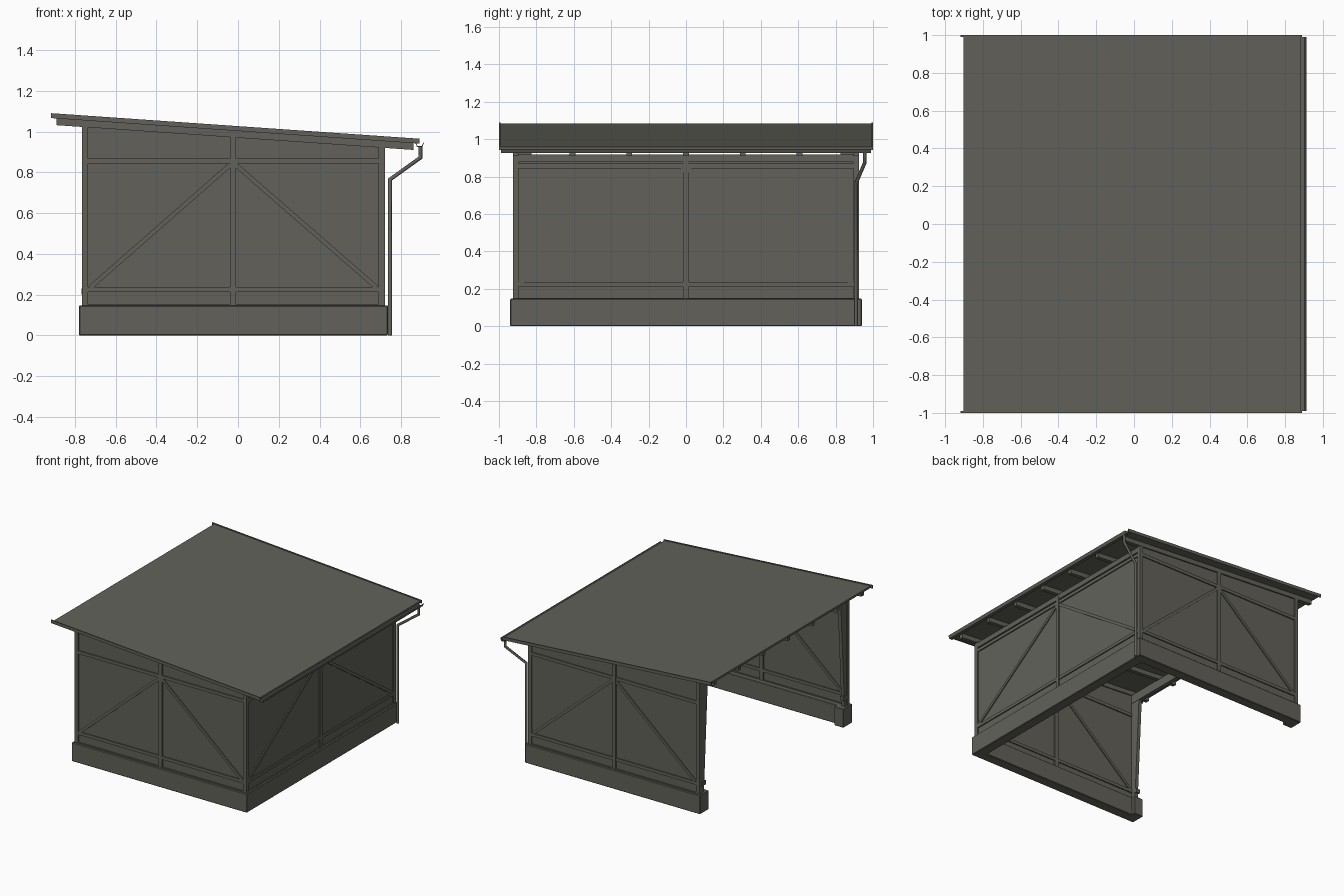
import bpy, bmesh, math

if "Cube" in bpy.data.objects:
    bpy.data.objects.remove(bpy.data.objects["Cube"])

mat = bpy.data.materials.new("weathered olive grey")
mat.diffuse_color = (0.122, 0.121, 0.103, 1)
mat.use_nodes = True
mat.node_tree.nodes["Principled BSDF"].inputs["Base Color"].default_value = mat.diffuse_color


def prism(name, pts, axis, a, b):
    """Extrude a 2D outline along an axis from a to b."""
    put = {'x': lambda p, t: (t, p[0], p[1]),
           'y': lambda p, t: (p[0], t, p[1]),
           'z': lambda p, t: (p[0], p[1], t)}[axis]
    bm = bmesh.new()
    lo = [bm.verts.new(put(p, a)) for p in pts]
    hi = [bm.verts.new(put(p, b)) for p in pts]
    bm.faces.new(lo)
    bm.faces.new(hi[::-1])
    n = len(pts)
    for i in range(n):
        j = (i + 1) % n
        bm.faces.new((lo[i], lo[j], hi[j], hi[i]))
    bmesh.ops.recalc_face_normals(bm, faces=bm.faces)
    me = bpy.data.meshes.new(name)
    bm.to_mesh(me)
    bm.free()
    me.materials.append(mat)
    ob = bpy.data.objects.new(name, me)
    bpy.context.collection.objects.link(ob)
    return ob


def box(name, x0, x1, y0, y1, z0, z1):
    return prism(name, [(x0, y0), (x1, y0), (x1, y1), (x0, y1)], 'z', z0, z1)


def roof(x, d=0.0):
    """Roof height at x, lowered by d."""
    return 1.09 - 0.0693 * (x + 0.915) - d


def slab(name, x0, x1, y0, y1, d0, d1):
    """Board that follows the roof slope between depths d0 and d1."""
    return prism(name, [(x0, roof(x0, d1)), (x1, roof(x1, d1)),
                        (x1, roof(x1, d0)), (x0, roof(x0, d0))], 'y', y0, y1)


def strut(name, p, q, w, axis, a, b):
    """Diagonal brace from p to q, width w."""
    dx, dz = q[0] - p[0], q[1] - p[1]
    k = w / 2 / math.hypot(dx, dz)
    ox, oz = -dz * k, dx * k
    return prism(name, [(p[0] + ox, p[1] + oz), (q[0] + ox, q[1] + oz),
                        (q[0] - ox, q[1] - oz), (p[0] - ox, p[1] - oz)], axis, a, b)


# U-shaped plinth with piers at the open side
half = [(-0.70, -0.83), (-0.78, -0.83), (-0.78, -0.94), (0.735, -0.94)]
inner = [(0.655, -0.86), (-0.70, -0.86)]
outline = half + [(x, -y) for x, y in half[::-1]] + [(x, -y) for x, y in inner[::-1]] + inner
base = prism("plinth", outline, 'z', 0, 0.147)
bev = base.modifiers.new("edge", 'BEVEL')
bev.width = 0.004
bev.segments = 1

# front and back walls
for s, side in ((-1, "front"), (1, "back")):
    y0, y1 = sorted((s * 0.895, s * 0.925))
    for label, x0, x1 in (("open_post", -0.765, -0.735), ("middle_post", -0.04, -0.01),
                          ("corner_post", 0.69, 0.72)):
        prism(f"{side}_{label}", [(x0, 0.145), (x1, 0.145), (x1, roof(x1, 0.056)),
                                  (x0, roof(x0, 0.056))], 'y', y0, y1)
    prism(f"{side}_panel", [(-0.75, 0.145), (0.705, 0.145), (0.705, roof(0.705, 0.05)),
                            (-0.75, roof(-0.75, 0.05))], 'y',
          *sorted((s * 0.905, s * 0.915)))
    for label, z0, z1 in (("sill", 0.145, 0.152), ("lower_rail", 0.213, 0.237),
                          ("upper_rail", 0.844, 0.869)):
        box(f"{side}_{label}", -0.737, 0.692, y0 + .001, y1 - .001, z0, z1)
    for end in (-0.725, 0.68):
        mid = -0.025 + math.copysign(0.012, end)
        strut(f"{side}_brace", (end, 0.235), (mid, 0.838), 0.022, 'y',
              y0 + .002, y1 - .002)
    # tapered jamb beside the opening
    prism(f"{side}_jamb", [(s * 0.9, 0.145), (s * 0.868, 0.145), (s * 0.82, 1.01),
                           (s * 0.9, 1.01)], 'x', -0.763, -0.737)
    box(f"{side}_jamb_block", -0.768, -0.735, *sorted((s * 0.85, s * 0.9)), 0.2, 0.23)

# right wall
for label, y0, y1, z1 in (("middle_post", -0.015, 0.015, 0.9),):
    box(f"side_{label}", 0.69, 0.72, y0, y1, 0.145, z1)
box("side_panel", 0.70, 0.71, -0.91, 0.91, 0.145, 0.91)
for label, z0, z1 in (("sill", 0.145, 0.152), ("lower_rail", 0.213, 0.237),
                      ("upper_rail", 0.844, 0.869), ("top_plate", 0.879, 0.918)):
    box(f"side_{label}", 0.691, 0.719, -0.9, 0.9, z0, z1)
for s in (-1, 1):
    strut("side_brace", (s * 0.89, 0.235), (s * 0.012, 0.838), 0.022, 'x', 0.692, 0.718)

# header beam above the open side
box("opening_header", -0.765, -0.735, -0.9, 0.9, 0.955, 1.024)

# rafters, roof sheet and verge strips
for i in range(-3, 4):
    y = i * 0.3035
    slab("rafter", -0.89, 0.86, y - 0.015, y + 0.015, 0.021, 0.057)
slab("roof_sheet", -0.903, 0.882, -0.995, 0.995, 0.006, 0.022)
for s in (-1, 1):
    slab("verge_strip", -0.918, 0.89, *sorted((s * 0.991, s * 1.0)), 0.0, 0.024)

# eaves gutter
prism("gutter", [(0.868, 0.947), (0.878, 0.925), (0.904, 0.925), (0.914, 0.947),
                 (0.910, 0.947), (0.902, 0.929), (0.880, 0.929), (0.872, 0.947)],
      'y', -0.99, 0.99)

# bent downpipe
cu = bpy.data.curves.new("downpipe", 'CURVE')
cu.dimensions = '3D'
cu.bevel_depth = 0.0105
cu.bevel_resolution = 1
cu.use_fill_caps = True
path = [(0.895, 0.955, 0.93), (0.895, 0.955, 0.872), (0.746, 0.909, 0.765), (0.746, 0.909, 0)]
sp = cu.splines.new('POLY')
sp.points.add(len(path) - 1)
for pt, co in zip(sp.points, path):
    pt.co = (*co, 1)
cu.materials.append(mat)
pipe = bpy.data.objects.new("downpipe", cu)
bpy.context.collection.objects.link(pipe)
